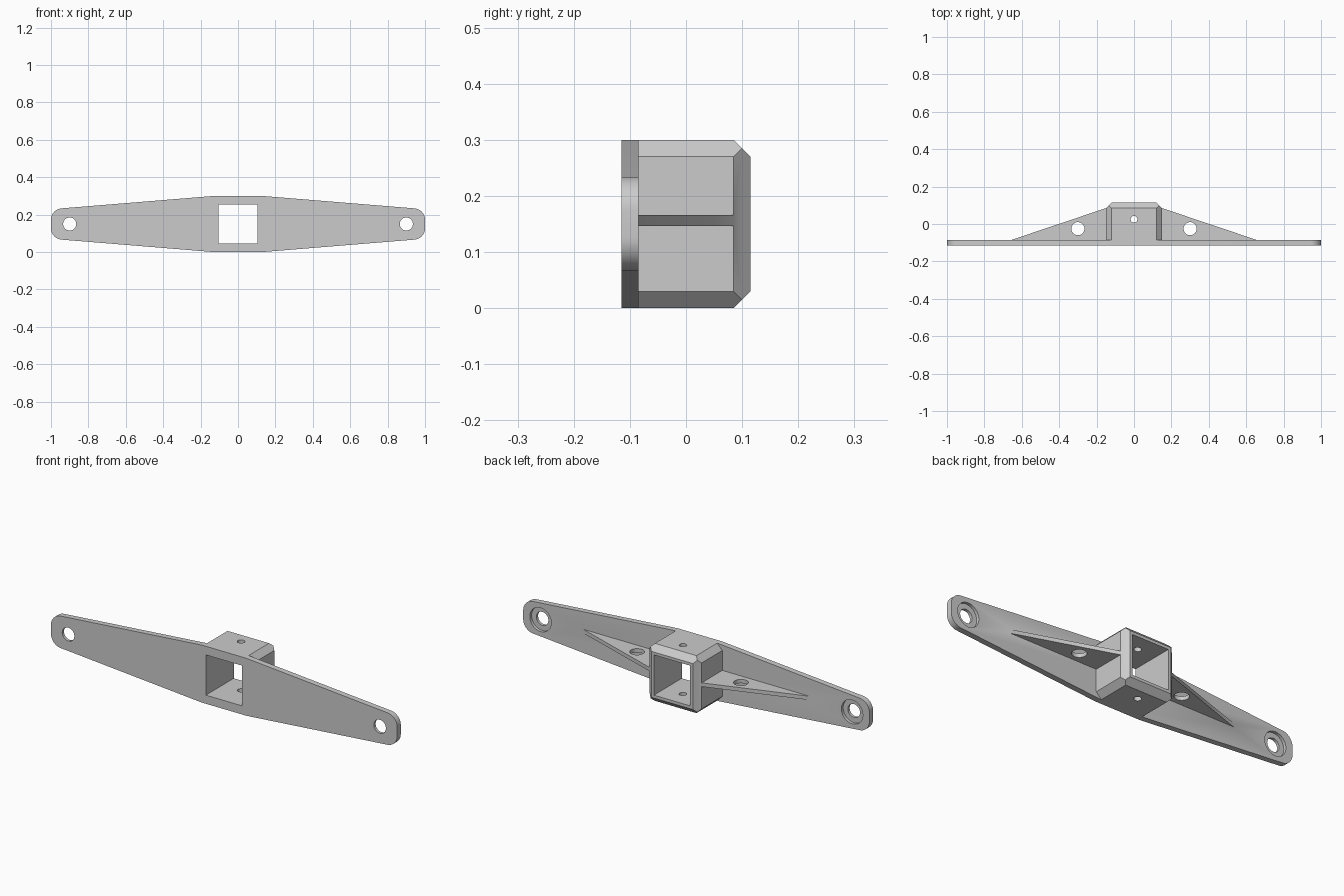
import bpy, bmesh
from math import pi
from mathutils import Matrix, Vector

if "Cube" in bpy.data.objects:
    bpy.data.objects.remove(bpy.data.objects["Cube"], do_unlink=True)

grey = bpy.data.materials.new("plain grey")
grey.use_nodes = True
grey.diffuse_color = (0.6, 0.6, 0.6, 1)
grey.node_tree.nodes["Principled BSDF"].inputs["Base Color"].default_value = (0.6, 0.6, 0.6, 1)

MID = 0.15          # height of the centre line
FRONT, BACK = -0.115, -0.085   # faces of the mounting plate
FLAT = 0.13         # half width of the untapered middle


def finish(name, bm):
    bmesh.ops.recalc_face_normals(bm, faces=bm.faces)
    mesh = bpy.data.meshes.new(name)
    bm.to_mesh(mesh)
    bm.free()
    mesh.materials.append(grey)
    obj = bpy.data.objects.new(name, mesh)
    bpy.context.collection.objects.link(obj)
    return obj


def extruded(points, direction):
    bm = bmesh.new()
    face = bm.faces.new([bm.verts.new(p) for p in points])
    moved = bmesh.ops.extrude_face_region(bm, geom=[face])
    verts = [v for v in moved["geom"] if isinstance(v, bmesh.types.BMVert)]
    bmesh.ops.translate(bm, verts=verts, vec=direction)
    return bm


def cylinder(name, centre, radius, depth, axis):
    bm = bmesh.new()
    turn = Matrix.Rotation(pi / 2, 4, "X") if axis == "Y" else Matrix()
    bmesh.ops.create_cone(bm, cap_ends=True, segments=48, radius1=radius, radius2=radius,
                          depth=depth, matrix=Matrix.Translation(centre) @ turn)
    return finish(name, bm)


def combine(target, other, operation):
    other.hide_render = True
    mod = target.modifiers.new(other.name, "BOOLEAN")
    mod.operation, mod.solver, mod.object = operation, "EXACT", other
    bpy.context.view_layer.objects.active = target
    bpy.ops.object.modifier_apply(modifier=mod.name)
    bpy.data.objects.remove(other, do_unlink=True)


# Tapered plate with rounded ends
half = [(-1, 0.079), (-FLAT, MID), (FLAT, MID), (1, 0.079)]
outline = half + [(x, -z) for x, z in reversed(half)]
bm = extruded([(x, FRONT, MID + z) for x, z in outline], (0, BACK - FRONT, 0))
corners = [e for e in bm.edges
           if all(abs(v.co.x) > 0.9 for v in e.verts)
           and abs(e.verts[0].co.y - e.verts[1].co.y) > 0.01]
bmesh.ops.bevel(bm, geom=corners, offset=0.055, offset_type="OFFSET",
                segments=10, profile=0.5, affect="EDGES")
bracket = finish("mounting_bracket", bm)

# Chamfered square socket, as the hull of its corners
bm = bmesh.new()
for sx in (-1, 1):
    for sz in (-1, 1):
        for x, y, z in [(0.12, -0.1, 0.15), (0.15, -0.1, 0.12), (0.12, 0.085, 0.15),
                        (0.15, 0.085, 0.12), (0.135, 0.1, 0.135), (0.12, 0.115, 0.12)]:
            bm.verts.new((sx * x, y, MID + sz * z))
bmesh.ops.convex_hull(bm, input=bm.verts)
bmesh.ops.dissolve_limit(bm, angle_limit=0.01, verts=bm.verts, edges=bm.edges)
combine(bracket, finish("socket", bm), "UNION")

# Thin triangular ribs on both sides, each with a round hole
for s in (-1, 1):
    profile = [(0.13, -0.1), (0.698, -0.1), (0.655, BACK), (0.15, 0.085), (0.13, 0.085)]
    bm = extruded([(s * x, y, 0.146) for x, y in profile], (0, 0, 0.02))
    rib = finish("side_rib", bm)
    combine(rib, cylinder("rib_hole", (s * 0.3, -0.025, 0.156), 0.035, 0.1, "Z"), "DIFFERENCE")
    combine(bracket, rib, "UNION")

# Square opening through the socket
bm = bmesh.new()
bmesh.ops.create_cube(bm, size=1, matrix=Matrix.Translation((0, 0, MID))
                      @ Matrix.Diagonal((0.21, 0.6, 0.21, 1)))
combine(bracket, finish("square_opening", bm), "DIFFERENCE")

# Pin hole through top and bottom, and counterbored screw holes at the ends
combine(bracket, cylinder("pin_hole", (0, 0.025, MID), 0.018, 0.6, "Z"), "DIFFERENCE")
for s in (-1, 1):
    end = Vector((s * 0.9, -0.1, MID))
    combine(bracket, cylinder("screw_hole", end, 0.035, 0.2, "Y"), "DIFFERENCE")
    bore = end + Vector((0, 0.05, 0))
    combine(bracket, cylinder("counterbore", bore, 0.062, 0.1, "Y"), "DIFFERENCE")

# Smooth the curves, keep the folds crisp
bpy.ops.object.select_all(action="DESELECT")
bracket.select_set(True)
bpy.context.view_layer.objects.active = bracket
bpy.ops.object.shade_smooth_by_angle(angle=pi / 6)
for e in bracket.data.edges:
    if all(abs(abs(bracket.data.vertices[i].co.x) - FLAT) < 0.001 for i in e.vertices):
        e.use_edge_sharp = True
